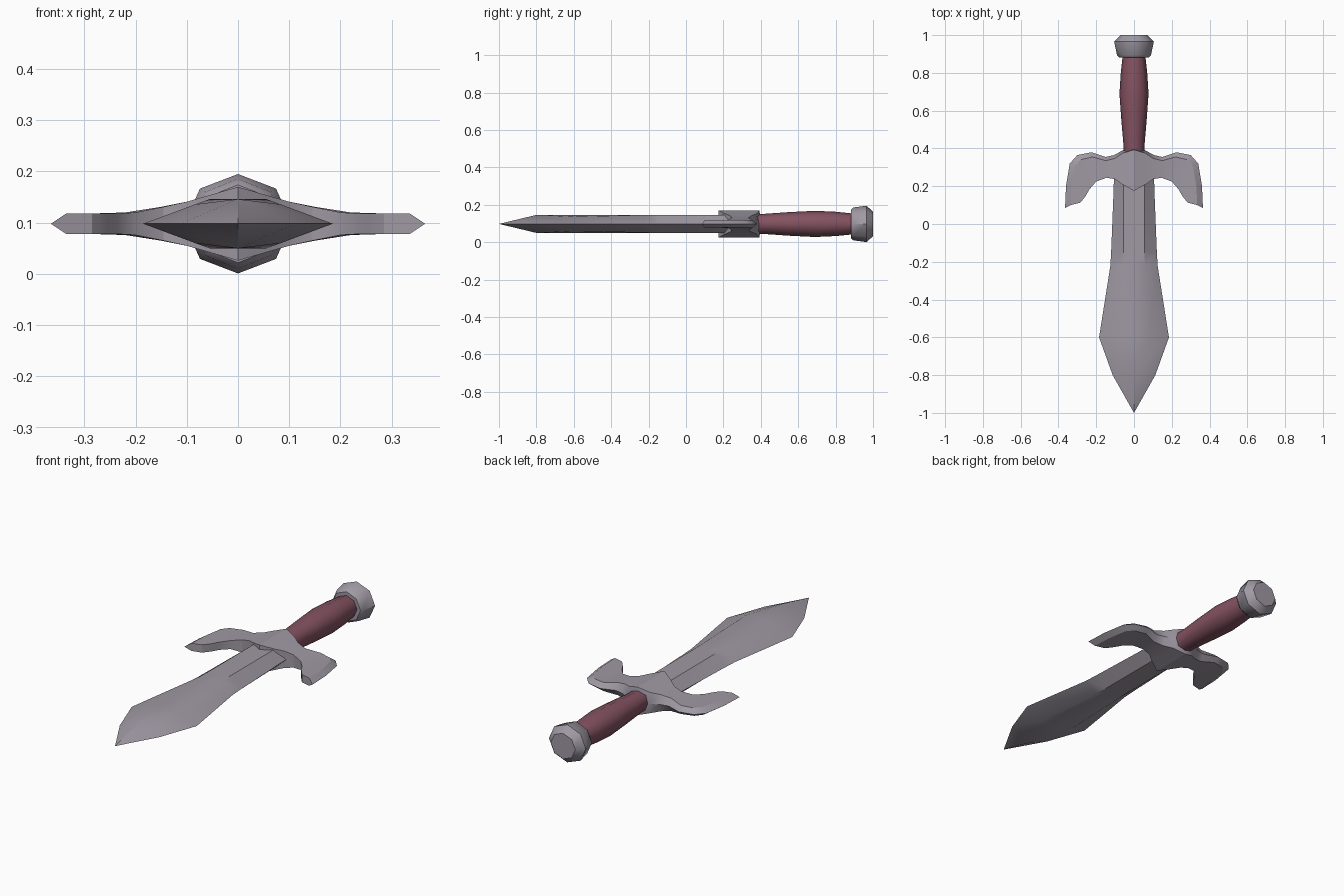
import bpy, bmesh, math

cube = bpy.data.objects.get("Cube")
if cube:
    bpy.data.objects.remove(cube, do_unlink=True)

MID = 0.098  # height of the sword's axis


def material(name, rgb):
    m = bpy.data.materials.new(name)
    m.use_nodes = True
    m.diffuse_color = (*rgb, 1)
    m.node_tree.nodes["Principled BSDF"].inputs["Base Color"].default_value = (*rgb, 1)
    return m


steel = material("steel grey", (0.35, 0.32, 0.37))
leather = material("dark red leather", (0.23, 0.085, 0.12))


def loft(name, rings, mat, angle, cap_start=True, mirror=False):
    """Skin a list of equal rings of (x, y, z) points, z measured from the axis."""
    bm = bmesh.new()
    vs = [[bm.verts.new((x, y, z + MID)) for x, y, z in r] for r in rings]
    n = len(vs[0])
    for a, b in zip(vs, vs[1:]):
        for i in range(n):
            j = (i + 1) % n
            bm.faces.new((a[i], a[j], b[j], b[i]))
    if cap_start:
        bm.faces.new(vs[0])
    bm.faces.new(vs[-1])
    bmesh.ops.remove_doubles(bm, verts=bm.verts, dist=0.0005)
    if mirror:
        bmesh.ops.mirror(bm, geom=bm.verts[:] + bm.edges[:] + bm.faces[:],
                         axis='X', merge_dist=0.0005)
    bmesh.ops.recalc_face_normals(bm, faces=bm.faces)
    me = bpy.data.meshes.new(name)
    bm.to_mesh(me)
    bm.free()
    me.materials.append(mat)
    ob = bpy.data.objects.new(name, me)
    bpy.context.collection.objects.link(ob)
    bpy.ops.object.select_all(action='DESELECT')
    ob.select_set(True)
    bpy.context.view_layer.objects.active = ob
    bpy.ops.object.shade_smooth_by_angle(angle=math.radians(angle))
    return ob


def turned(name, profile, mat, angle):
    """Eight-sided handle part; profile holds (y, x radius, z radius)."""
    rings = [[(rx * math.cos(k * math.pi / 4), y, rz * math.sin(k * math.pi / 4))
              for k in range(8)] for y, rx, rz in profile]
    return loft(name, rings, mat, angle)


# Blade: y, edge half width, flat half width, flat height, spine height
blade = [(0.30, 0.105, 0.055, 0.048, 0.048),
         (0.18, 0.108, 0.055, 0.048, 0.048),
         (-0.15, 0.121, 0.055, 0.048, 0.048),
         (-0.22, 0.125, 0.058, 0.047, 0.048),
         (-0.60, 0.185, 0.083, 0.038, 0.048),
         (-0.80, 0.113, 0.0, 0.048, 0.048),
         (-1.0, 0.0, 0.0, 0.0, 0.0)]
loft("blade", [[(w, y, 0), (p, y, h), (0, y, s), (-p, y, h),
                (-w, y, 0), (-p, y, -h), (0, y, -s), (p, y, -h)]
               for y, w, p, h, s in blade], steel, 25)

# Guard: bevelled outer edge, crest line, inner edge, half thickness
guard = [((0, 0.40), (0, 0.393), (0, 0.175), 0.072),
         ((0.06, 0.39), (0.06, 0.375), (0.065, 0.212), 0.053),
         ((0.105, 0.365), (0.10, 0.348), (0.10, 0.237), 0.043),
         ((0.15, 0.355), (0.15, 0.335), (0.145, 0.245), 0.033),
         ((0.225, 0.38), (0.22, 0.355), (0.20, 0.225), 0.022),
         ((0.30, 0.365), (0.285, 0.34), (0.235, 0.185), 0.020),
         ((0.34, 0.32), (0.313, 0.305), (0.255, 0.15), 0.020),
         ((0.36, 0.20), (0.33, 0.20), (0.27, 0.13), 0.020),
         ((0.365, 0.085), (0.335, 0.10), (0.285, 0.113), 0.020)]
loft("guard", [[(*o, 0), (*c, h), (*i, h), (*i, -h), (*c, -h)]
               for o, c, i, h in guard], steel, 30, cap_start=False, mirror=True)

# Grip and pommel
turned("grip", [(0.36, 0.055, 0.053), (0.42, 0.056, 0.054), (0.55, 0.067, 0.063),
                (0.69, 0.077, 0.070), (0.80, 0.070, 0.065), (0.89, 0.060, 0.056)],
       leather, 50)
turned("pommel", [(0.882, 0.080, 0.076), (0.895, 0.090, 0.088),
                  (0.965, 0.105, 0.097), (1.0, 0.070, 0.066)], steel, 46)
